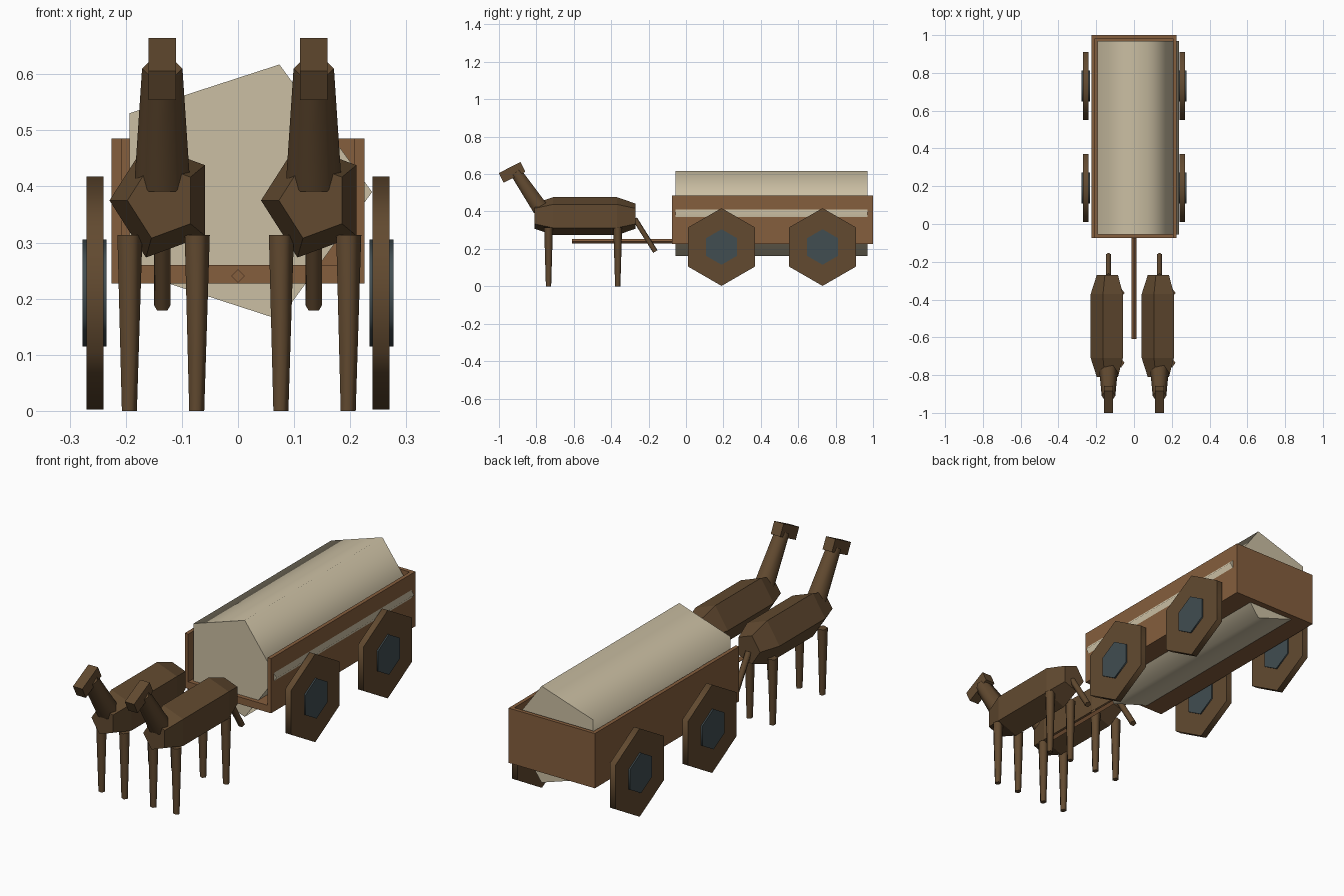
import bpy, bmesh, math
from mathutils import Vector, Matrix

cube = bpy.data.objects.get("Cube")
if cube:
    bpy.data.objects.remove(cube, do_unlink=True)


def material(name, srgb):
    col = [(c / 255 / 12.92) if c < 11 else ((c / 255 + 0.055) / 1.055) ** 2.4 for c in srgb]
    m = bpy.data.materials.new(name)
    m.use_nodes = True
    m.diffuse_color = (*col, 1)
    bsdf = m.node_tree.nodes["Principled BSDF"]
    bsdf.inputs["Base Color"].default_value = (*col, 1)
    bsdf.inputs["Roughness"].default_value = 0.9
    return m


WOOD = material("cart_wood", (133, 94, 61))
DARK = material("dark_brown", (98, 74, 48))
CANVAS = material("canvas", (203, 191, 163))
IRON = material("iron_grey", (65, 77, 81))


def finish(name, bm, mat, smooth=False):
    bmesh.ops.recalc_face_normals(bm, faces=bm.faces[:])
    me = bpy.data.meshes.new(name)
    bm.to_mesh(me)
    bm.free()
    me.materials.append(mat)
    ob = bpy.data.objects.new(name, me)
    bpy.context.scene.collection.objects.link(ob)
    if smooth:
        for p in me.polygons:
            p.use_smooth = True
        me.set_sharp_from_angle(angle=math.radians(80))
    return ob


def ring(center, axis, first, n, r, r2=None):
    """Points round an axis; the first point lies towards 'first'."""
    axis = Vector(axis).normalized()
    u = Vector(first)
    u = (u - axis * u.dot(axis)).normalized()
    v = axis.cross(u)
    r2 = r if r2 is None else r2
    steps = [math.tau * i / n for i in range(n)]
    return [Vector(center) + u * r * math.cos(a) + v * r2 * math.sin(a) for a in steps]


def loft(name, rings, mat, smooth=False):
    bm = bmesh.new()
    loops = [[bm.verts.new(p) for p in pts] for pts in rings]
    n = len(loops[0])
    for a, b in zip(loops, loops[1:]):
        for i in range(n):
            j = (i + 1) % n
            bm.faces.new((a[i], a[j], b[j], b[i]))
    bm.faces.new(loops[0])
    bm.faces.new(loops[-1])
    return finish(name, bm, mat, smooth)


def rod(name, p0, p1, r0, r1, n, first, mat, smooth=True):
    axis = Vector(p1) - Vector(p0)
    return loft(name, [ring(p0, axis, first, n, r0), ring(p1, axis, first, n, r1)], mat, smooth)


def box(name, lo, hi, mat):
    lo, hi = Vector(lo), Vector(hi)
    bm = bmesh.new()
    bmesh.ops.create_cube(bm, size=1, matrix=Matrix.Translation((lo + hi) / 2)
                          @ Matrix.Diagonal((*(hi - lo), 1)))
    return finish(name, bm, mat)


X, Y, Z = Vector((1, 0, 0)), Vector((0, 1, 0)), Vector((0, 0, 1))

# Cart bed, open at the front
W, FRONT, BACK, LOW, TOP, T = 0.225, -0.075, 1.0, 0.227, 0.485, 0.018
box("cart_floor", (-W, FRONT, LOW), (W, BACK, 0.26), WOOD)
box("cart_back", (-W, BACK - T, LOW), (W, BACK, TOP), WOOD)
for side, s in (("left", 1), ("right", -1)):
    xs = sorted((s * W, s * (W - T)))
    box(side + "_wall", (xs[0], FRONT, LOW), (xs[1], BACK, TOP), WOOD)

# Canvas cover and draw pole
rod("canvas_cover", (0, -0.055, 0.39), (0, 0.97, 0.39), 0.239, 0.239, 5, X, CANVAS)
rod("draw_pole", (0, -0.61, 0.24), (0, -0.05, 0.24), 0.012, 0.012, 4, Z, WOOD, False)

# Wheels with hubs
for side, s in (("left", 1), ("right", -1)):
    for end, y in (("front", 0.19), ("back", 0.73)):
        tag = end + "_" + side
        rod(tag + "_wheel", (s * 0.24, y, 0.21), (s * 0.27, y, 0.21), 0.208, 0.208, 6, Z, DARK)
        rod(tag + "_hub", (s * 0.234, y, 0.21), (s * 0.277, y, 0.21), 0.095, 0.095, 6, Z, IRON)


def horse(tag, x):
    # Barrel body with chamfered ends
    rings = [ring((x, y, 0.375), Y, -X, 5, 0.094 * k, 0.107 * k)
             for y, k in ((-0.81, 0.66), (-0.71, 1), (-0.37, 1), (-0.27, 0.66))]
    loft(tag + "_body", rings, DARK)
    # Legs
    for end, y in (("front", -0.735), ("back", -0.365)):
        for side, s in (("left", 1), ("right", -1)):
            lx = x + s * 0.06
            rod(f"{tag}_{end}_{side}_leg", (lx, y, 0), (lx, y, 0.313), 0.0148, 0.0247, 5, X, DARK)
    # Neck, tail and head
    rod(tag + "_neck", (x, -0.778, 0.415), (x, -0.91, 0.61), 0.049, 0.036, 6, X, DARK)
    rod(tag + "_tail", (x, -0.275, 0.36), (x, -0.165, 0.185), 0.015, 0.015, 5, Y, DARK)
    bm = bmesh.new()
    bmesh.ops.create_cube(bm, size=1, matrix=Matrix.Translation((x, -0.93, 0.609))
                          @ Matrix.Rotation(math.radians(27), 4, "X")
                          @ Matrix.Diagonal((0.049, 0.13, 0.058, 1)))
    finish(tag + "_head", bm, DARK)


horse("left_horse", 0.135)
horse("right_horse", -0.135)
